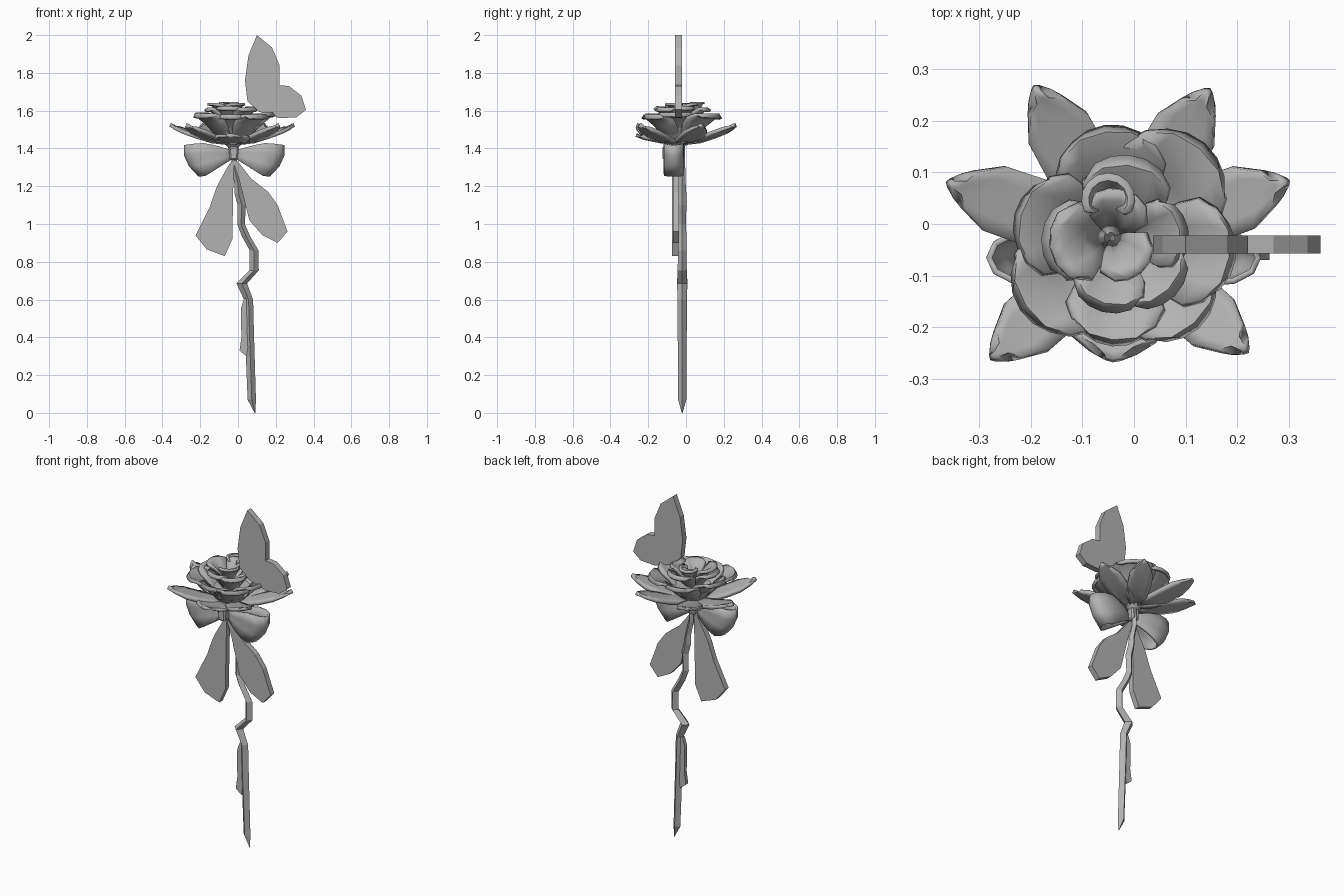
import bpy, bmesh
from math import sin, cos, pi, radians

if "Cube" in bpy.data.objects:
    bpy.data.objects.remove(bpy.data.objects["Cube"])

CX, CY = -0.025, -0.035          # flower axis
GREY = bpy.data.materials.new("dark_grey")
GREY.diffuse_color = (0.45, 0.45, 0.45, 1)
GREY.use_nodes = True
GREY.node_tree.nodes["Principled BSDF"].inputs["Base Color"].default_value = GREY.diffuse_color


def make(name, verts, faces, smooth=False, thick=0):
    me = bpy.data.meshes.new(name)
    me.from_pydata(verts, [], faces)
    me.materials.append(GREY)
    bm = bmesh.new()
    bm.from_mesh(me)
    bmesh.ops.recalc_face_normals(bm, faces=bm.faces)
    bm.to_mesh(me)
    bm.free()
    ob = bpy.data.objects.new(name, me)
    bpy.context.collection.objects.link(ob)
    if thick:
        m = ob.modifiers.new("thickness", 'SOLIDIFY')
        m.thickness = thick
        m.offset = 0
    if smooth:
        bpy.ops.object.select_all(action='DESELECT')
        ob.select_set(True)
        bpy.context.view_layer.objects.active = ob
        bpy.ops.object.shade_smooth_by_angle(angle=radians(50))
    return ob


def grid_faces(rows, cols, wrap=False):
    n = cols if wrap else cols - 1
    return [(i * cols + j, i * cols + (j + 1) % cols,
             (i + 1) * cols + (j + 1) % cols, (i + 1) * cols + j)
            for i in range(rows - 1) for j in range(n)]


def plate(name, outline, y0, y1):
    """Flat outline in x-z, given a thickness in y."""
    n = len(outline)
    v = [(x, y, z) for y in (y0, y1) for x, z in outline]
    f = [tuple(range(n)), tuple(range(2 * n - 1, n - 1, -1))]
    f += [(i, (i + 1) % n, n + (i + 1) % n, n + i) for i in range(n)]
    return make(name, v, f)


def petal(name, deg, scale, rows, thick, cx=CX, cy=CY, cols=5, crown=0.0):
    """Rows of (radius, z, half angle) from base to tip; crown lifts the midrib."""
    v = []
    for r, z, half in rows:
        for j in range(cols):
            s = 2 * j / (cols - 1) - 1
            a = radians(deg) + s * half
            rr = r * scale * (1 - 0.06 * s * s)
            v.append((cx + rr * cos(a), cy + rr * sin(a), z - crown * s * s))
    return make(name, v, grid_faces(len(rows), cols), True, thick)


# long pointed outer petals
pointed = [(0.03, 1.435, 0.9), (0.12, 1.445, 0.52), (0.2, 1.468, 0.36),
           (0.28, 1.495, 0.25), (0.33, 1.515, 0.12), (0.35, 1.525, 0.045)]
for i, (deg, ln) in enumerate([(20, .98), (60, .97), (119, .98), (161, 1.01), (-41, .92), (-138, .96)]):
    petal(f"outer_petal_{i}", deg, ln, pointed, 0.02, crown=0.008)
# blunt, low front petal
petal("front_petal", -94, 1, [(0.03, 1.43, 0.9), (0.12, 1.44, 0.7), (0.19, 1.455, 0.58),
                              (0.215, 1.465, 0.4), (0.23, 1.47, 0.12)], 0.018)

# spreading rose petals over a cup
wide = [(0.03, 1.45, 0.9), (0.1, 1.485, 0.8), (0.14, 1.53, 0.75),
        (0.185, 1.565, 0.66), (0.212, 1.578, 0.48), (0.222, 1.562, 0.3)]
for i, (deg, ln) in enumerate([(98, 1), (50, 1.1), (-8, .98), (-48, .98), (-146, 1.03), (165, .93), (-95, .88)]):
    petal(f"wide_petal_{i}", deg, ln, [(r, z + 0.006 * (i % 3 - 1), h) for r, z, h in wide], 0.016)

# middle petals
mid = [(0.02, 1.49, 0.9), (0.07, 1.55, 0.85), (0.105, 1.59, 0.8),
       (0.135, 1.61, 0.65), (0.15, 1.598, 0.4)]
for i, (deg, ln) in enumerate([(85, 1.1), (12, .85), (-45, .95), (-105, .9), (178, 1.0)]):
    petal(f"middle_petal_{i}", deg, ln, [(r, z + 0.006 * (i % 2), h) for r, z, h in mid], 0.015)

# inner petals and the rolled heart
inner = [(0.015, 1.53, 1.1), (0.045, 1.59, 1.1), (0.075, 1.63, 1.0), (0.095, 1.635, 0.6)]
for i, (deg, ln) in enumerate([(75, 1), (190, 1.25), (310, .95)]):
    petal(f"inner_petal_{i}", deg, ln, inner, 0.014, -0.045, -0.025)
petal("heart_petal", 90, 1, [(0.004, 1.57, 2.4), (0.022, 1.6, 2.4), (0.042, 1.64, 2.3), (0.054, 1.64, 2.0)],
      0.012, -0.05, 0.045, 11)

# calyx under the flower
prof = [(0.012, 1.37), (0.03, 1.41), (0.06, 1.435), (0.1, 1.47), (0.125, 1.51), (0.02, 1.5)]
n = 10
make("calyx", [(CX + r * cos(2 * pi * j / n), CY + r * sin(2 * pi * j / n), z) for r, z in prof for j in range(n)],
     grid_faces(len(prof), n, True) + [tuple(range(n)), tuple(range(5 * n, 6 * n))], True)

# crooked four-sided stem
path = [(-.02, 1.42, .014), (-.02, 1.3, .016), (-.002, 1.22, .018), (.004, 1.16, .022), (.02, 1.1, .022),
        (.016, 1.0, .02), (.04, .94, .022), (.085, .86, .023), (.086, .755, .024), (.02, .685, .028),
        (.056, .6, .024), (.06, .44, .024), (.073, .07, .022), (.09, 0.0, .002)]
v = [(x + r * cos(k * pi / 2), -0.02 + r * sin(k * pi / 2), z) for x, z, r in path for k in range(4)]
make("stem", v, grid_faces(len(path), 4, True) + [(3, 2, 1, 0), tuple(range(len(v) - 4, len(v)))])
plate("stem_leaf", [(.055, .62), (.03, .6), (.015, .55), (.018, .4), (.008, .33), (.045, .3), (.06, .4)],
      -0.032, -0.01)


def bow_loop(name, side):
    """Ribbon bent into a loop in plan, open below, wider reach at the top edge."""
    v, m, k = [], 14, 4
    for i in range(m):
        t = 2 * pi * i / m
        u = (1 - cos(t)) / 2
        for j in range(k):
            h = j / (k - 1)
            reach = (0.175, 0.225, 0.25, 0.25)[j]
            top = 1.39 + 0.04 * min(1, u * 1.8) - 0.012 * u ** 4
            low = 1.345 - 0.09 * min(1, u / 0.8)
            v.append((-0.02 + side * (0.01 + reach * u),
                      -0.065 + 0.058 * sin(t) * (0.5 + 0.6 * u), low + (top - low) * h))
    make(name, v, grid_faces(m, k) + [((m - 1) * k + j, (m - 1) * k + j + 1, j + 1, j) for j in range(k - 1)],
         True, 0.012)


for name, side in (("bow_loop_left", -1), ("bow_loop_right", 1)):
    bow_loop(name, side)

# knot
k = plate("bow_knot", [(-.045, 1.34), (0, 1.34), (.003, 1.41), (-.048, 1.41)], -0.125, -0.01)
b = k.modifiers.new("soft_edges", 'BEVEL')
b.width = 0.008

# ribbon tails
plate("ribbon_tail_left", [(-.02, 1.34), (-.045, 1.32), (-.09, 1.24), (-.115, 1.19), (-.15, 1.09), (-.225, .94),
                           (-.165, .865), (-.07, .83), (-.03, .92), (-.025, 1.2)], -0.075, -0.042)
plate("ribbon_tail_right", [(-.03, 1.34), (0, 1.33), (.07, 1.24), (.16, 1.17), (.21, 1.1), (.262, .96),
                            (.21, .9), (.13, .94), (.06, 1.02), (.04, 1.1), (.005, 1.24)], -0.07, -0.037)

# butterfly wing standing on the flower
plate("butterfly_wing", [(.10, 2.0), (.18, 1.935), (.22, 1.84), (.22, 1.735), (.27, 1.73), (.335, 1.68),
                         (.36, 1.605), (.31, 1.565), (.22, 1.56), (.11, 1.595), (.05, 1.65), (.037, 1.76),
                         (.055, 1.89)], -0.057, -0.022)
